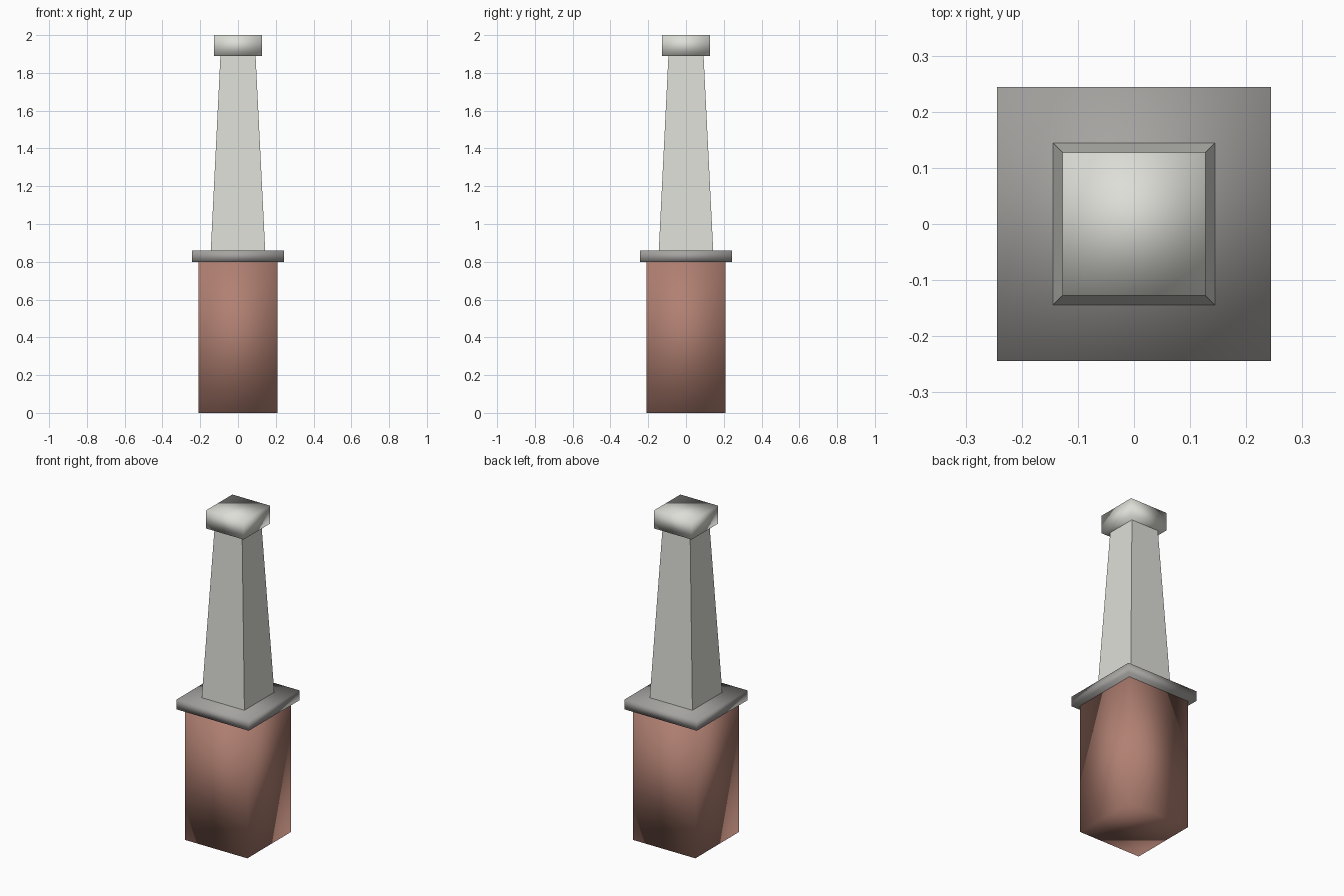
import bpy
import bmesh

cube = bpy.data.objects.get("Cube")
if cube:
    bpy.data.objects.remove(cube, do_unlink=True)


def material(name, srgb):
    """Flat material from 0-255 sRGB values, stored as linear."""
    colour = [((c / 255 + 0.055) / 1.055) ** 2.4 for c in srgb] + [1]
    mat = bpy.data.materials.new(name)
    mat.use_nodes = True
    mat.diffuse_color = colour
    mat.node_tree.nodes["Principled BSDF"].inputs["Base Color"].default_value = colour
    return mat


def block(name, low, high, half_low, half_high, mat, smooth):
    """Square block from height low to high, with a half width at each end."""
    bm = bmesh.new()
    bmesh.ops.create_cube(bm, size=2)
    for v in bm.verts:
        top = v.co.z > 0
        half = half_high if top else half_low
        v.co = (v.co.x * half, v.co.y * half, high if top else low)
    for f in bm.faces:
        f.smooth = smooth
    mesh = bpy.data.meshes.new(name)
    bm.to_mesh(mesh)
    bm.free()
    mesh.materials.append(mat)
    obj = bpy.data.objects.new(name, mesh)
    bpy.context.collection.objects.link(obj)
    return obj


brick = material("brick red", (177, 128, 114))
stone = material("grey stone", (165, 163, 160))
paint = material("off white paint", (222, 222, 216))

# Brick pier with its coping slab
block("brick_pier", 0, 0.8, 0.21, 0.21, brick, True)
block("coping_slab", 0.8, 0.86, 0.244, 0.244, stone, True)

# Tapered column and its cap
block("tapered_shaft", 0.86, 1.89, 0.144, 0.093, paint, False)
block("column_cap", 1.89, 2.0, 0.127, 0.127, paint, True)
